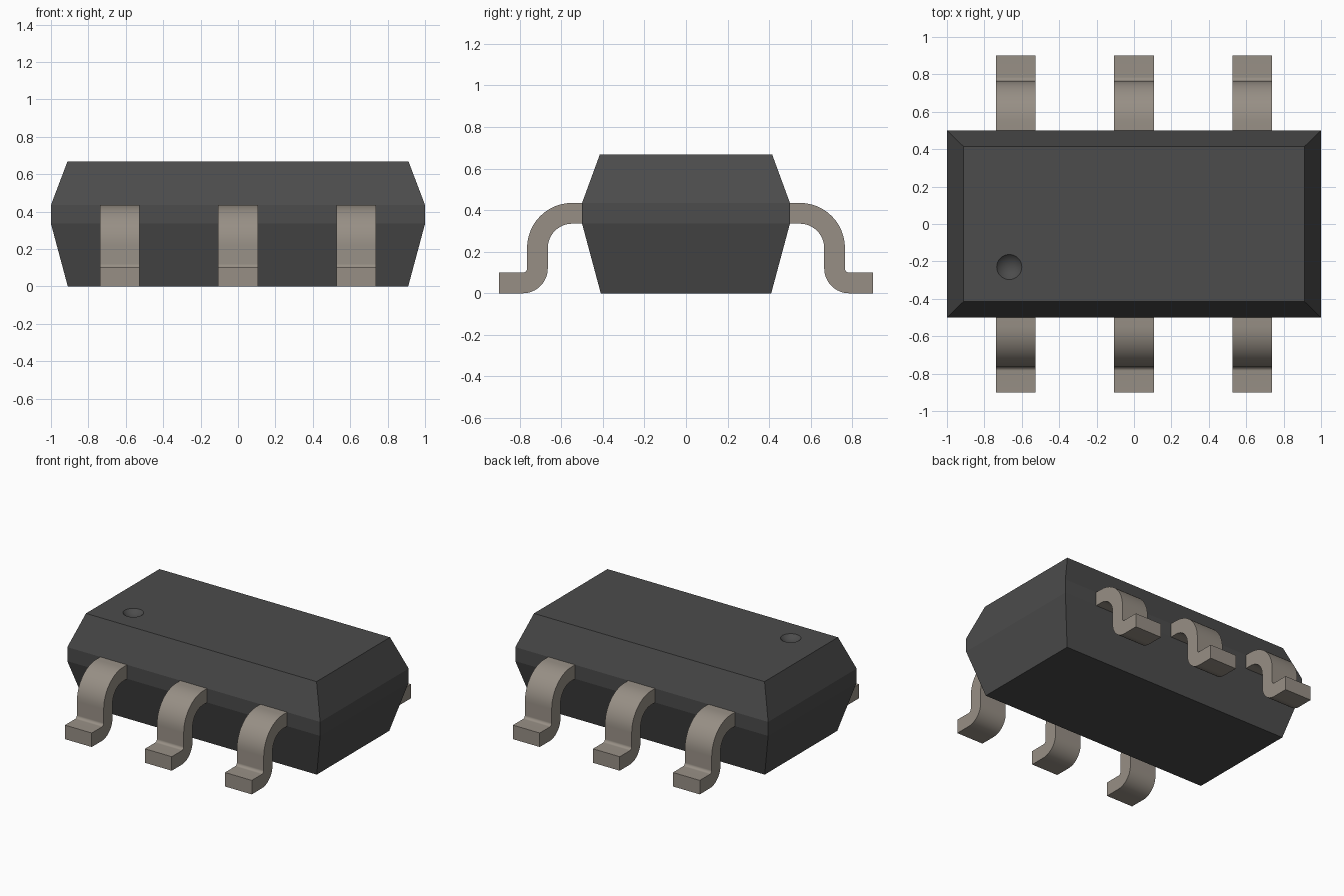
import bpy, bmesh, math

cube = bpy.data.objects.get("Cube")
if cube:
    bpy.data.objects.remove(cube, do_unlink=True)


def material(name, rgb):
    m = bpy.data.materials.new(name)
    m.use_nodes = True
    m.diffuse_color = (*rgb, 1)
    bsdf = m.node_tree.nodes["Principled BSDF"]
    bsdf.inputs["Base Color"].default_value = (*rgb, 1)
    bsdf.inputs["Roughness"].default_value = 0.6
    return m


DARK = material("dark_plastic", (0.072, 0.072, 0.072))
METAL = material("warm_grey_metal", (0.31, 0.275, 0.235))


def add_object(name, bm, mat):
    bmesh.ops.recalc_face_normals(bm, faces=bm.faces)
    mesh = bpy.data.meshes.new(name)
    bm.to_mesh(mesh)
    bm.free()
    mesh.materials.append(mat)
    obj = bpy.data.objects.new(name, mesh)
    bpy.context.collection.objects.link(obj)
    return obj


def activate(obj):
    bpy.ops.object.select_all(action='DESELECT')
    obj.select_set(True)
    bpy.context.view_layer.objects.active = obj


def shade(obj):
    activate(obj)
    bpy.ops.object.shade_smooth_by_angle(angle=math.radians(10))


# Body: rectangular sections (half x, half y, z) joined from bottom to top
SECTIONS = [(0.91, 0.41, 0), (1, 0.5, 0.335), (1, 0.5, 0.435), (0.912, 0.415, 0.667)]
bm = bmesh.new()
rings = [[bm.verts.new((sx * hx, sy * hy, z)) for sx, sy in ((-1, -1), (1, -1), (1, 1), (-1, 1))]
         for hx, hy, z in SECTIONS]
for low, high in zip(rings, rings[1:]):
    for i in range(4):
        j = (i + 1) % 4
        bm.faces.new((low[i], low[j], high[j], high[i]))
bm.faces.new(rings[0][::-1])
bm.faces.new(rings[-1])
body = add_object("body", bm, DARK)

# Round dimple marking the first pin, cut with a shallow sphere cap
rim, depth = 0.067, 0.03
radius = (rim ** 2 + depth ** 2) / (2 * depth)
bm = bmesh.new()
bmesh.ops.create_uvsphere(bm, u_segments=48, v_segments=48, radius=radius)
cutter = add_object("dimple_cutter", bm, DARK)
cutter.location = (-0.667, -0.23, 0.667 - depth + radius)
cutter.hide_render = True
activate(body)
cut = body.modifiers.new("dimple", 'BOOLEAN')
cut.operation = 'DIFFERENCE'
cut.solver = 'EXACT'
cut.object = cutter
bpy.ops.object.modifier_apply(modifier=cut.name)
bpy.data.objects.remove(cutter, do_unlink=True)
shade(body)


# Pins: gull-wing side profile (distance from centre, height) extruded along x
def arc(cy, cz, r, start, end, n=12):
    angles = [math.radians(start + (end - start) * i / n) for i in range(n + 1)]
    return [(cy + r * math.cos(a), cz + r * math.sin(a)) for a in angles]


PROFILE = ([(0.48, 0.435)] + arc(0.548, 0.218, 0.217, 90, 0)     # outer shoulder
           + arc(0.785, 0.12, 0.02, 180, 270)                    # inner heel
           + [(0.9, 0.1), (0.9, 0)]                              # foot
           + arc(0.785, 0.12, 0.12, 270, 180)                    # outer heel
           + arc(0.548, 0.218, 0.117, 0, 90) + [(0.48, 0.335)])  # inner shoulder


def add_pin(name, x, side, width=0.212):
    bm = bmesh.new()
    face = bm.faces.new([bm.verts.new((x - width / 2, side * y, z)) for y, z in PROFILE])
    grown = bmesh.ops.extrude_face_region(bm, geom=[face])
    verts = [v for v in grown["geom"] if isinstance(v, bmesh.types.BMVert)]
    bmesh.ops.translate(bm, vec=(width, 0, 0), verts=verts)
    shade(add_object(name, bm, METAL))


for side, row in ((-1, "front"), (1, "back")):
    for x, place in ((-0.633, "right"), (0, "middle"), (0.633, "left")):
        add_pin(f"{row}_{place}_pin", x, side)
